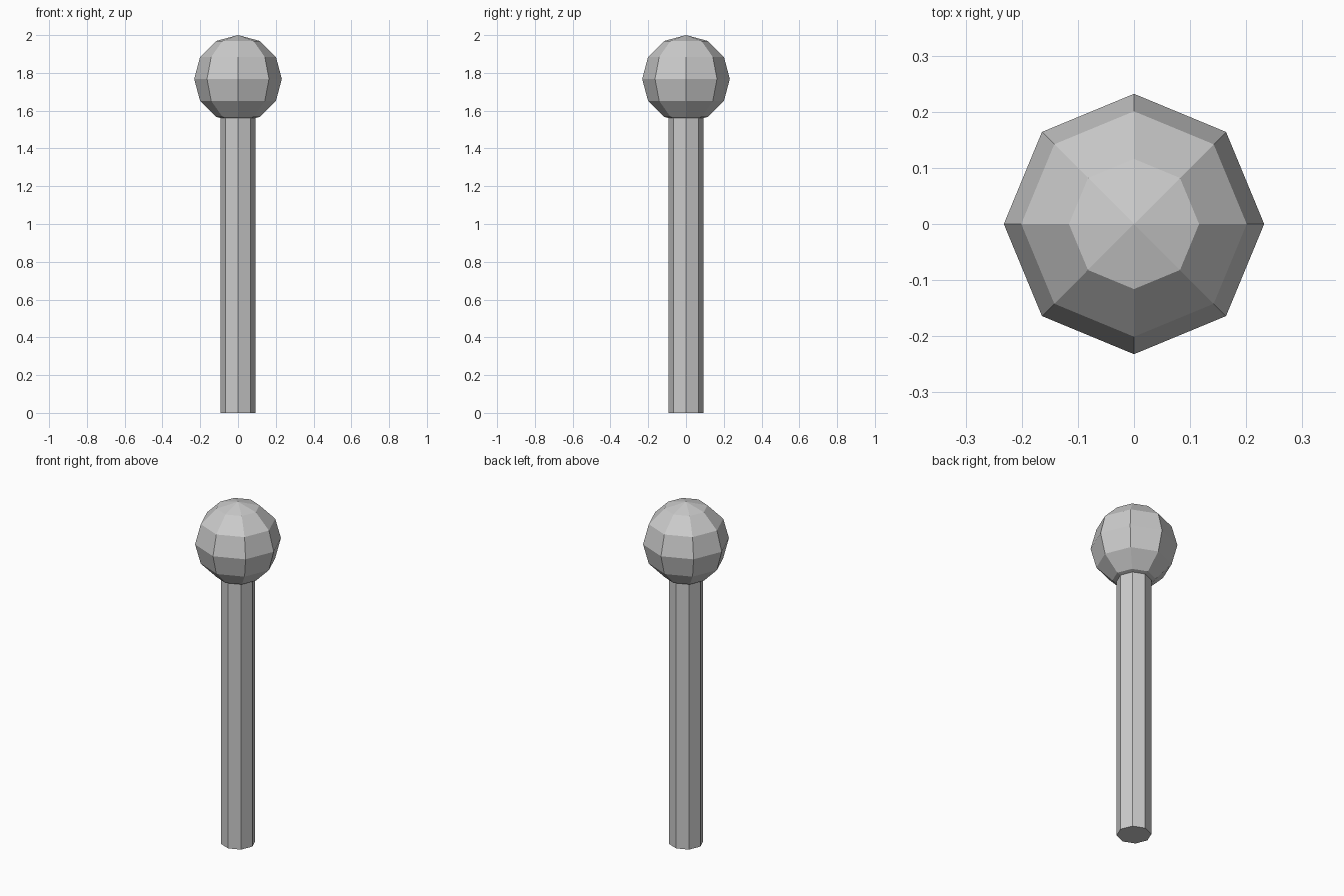
import bpy

if "Cube" in bpy.data.objects:
    bpy.data.objects.remove(bpy.data.objects["Cube"])

SIDES = 8
BALL_R = 0.232
SHAFT_R = 0.093
BALL_Z = 2.0 - BALL_R
SHAFT_TOP = 1.565

# Faceted ball on top, its lower pole sunk into the shaft
bpy.ops.mesh.primitive_uv_sphere_add(segments=SIDES, ring_count=6, radius=BALL_R,
                                     location=(0, 0, BALL_Z))
bpy.context.object.name = "ball_head"

# Octagonal shaft with a corner facing the front
bpy.ops.mesh.primitive_cylinder_add(vertices=SIDES, radius=SHAFT_R, depth=SHAFT_TOP,
                                    location=(0, 0, SHAFT_TOP / 2))
bpy.context.object.name = "shaft"
